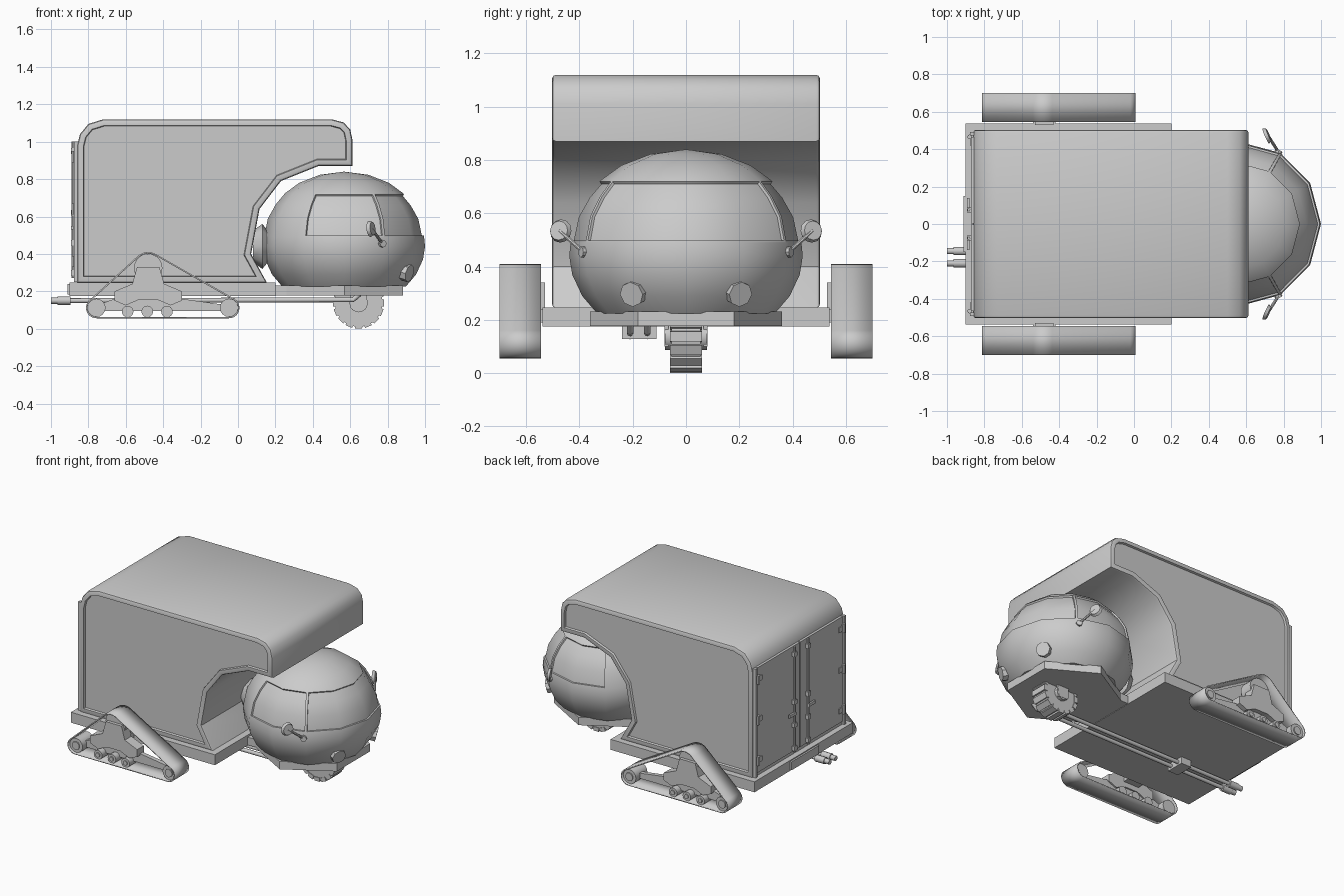
import bpy, bmesh, math
from math import sin, cos, pi, radians
from mathutils import Vector
from mathutils.geometry import convex_hull_2d

if "Cube" in bpy.data.objects:
    bpy.data.objects.remove(bpy.data.objects["Cube"])


def finish(name, bm, angle=40, recalc=True):
    if recalc:
        bmesh.ops.recalc_face_normals(bm, faces=bm.faces[:])
    me = bpy.data.meshes.new(name)
    bm.to_mesh(me)
    bm.free()
    me.shade_smooth()
    me.set_sharp_from_angle(angle=radians(angle))
    ob = bpy.data.objects.new(name, me)
    bpy.context.collection.objects.link(ob)
    return ob


def prism_bm(pts, a, b, axis='y'):
    """Extrude a 2D outline: (x, z) along y, or (x, y) along z."""
    bm = bmesh.new()
    at = (lambda p, t: (p[0], t, p[1])) if axis == 'y' else (lambda p, t: (p[0], p[1], t))
    lo = [bm.verts.new(at(p, a)) for p in pts]
    hi = [bm.verts.new(at(p, b)) for p in pts]
    n = len(pts)
    bm.faces.new(lo)
    bm.faces.new(hi[::-1])
    for i in range(n):
        j = (i + 1) % n
        bm.faces.new((lo[i], hi[i], hi[j], lo[j]))
    bmesh.ops.recalc_face_normals(bm, faces=bm.faces[:])
    return bm


def prism(name, pts, a, b, axis='y'):
    return finish(name, prism_bm(pts, a, b, axis))


def box(name, x, y, z):
    return prism(name, [(x[0], y[0]), (x[1], y[0]), (x[1], y[1]), (x[0], y[1])], z[0], z[1], 'z')


def rod(name, p, q, r, n=10, r2=None):
    p, q = Vector(p), Vector(q)
    bm = bmesh.new()
    bmesh.ops.create_cone(bm, cap_ends=True, segments=n, radius1=r,
                          radius2=r if r2 is None else r2, depth=(q - p).length)
    rot = (q - p).to_track_quat('Z', 'Y').to_matrix().to_4x4()
    rot.translation = (p + q) / 2
    bm.transform(rot)
    return finish(name, bm)


# Cargo body with the cab cut-out, rounded rim and recessed sides
body = [(-.86, .245), (-.86, .98), (-.845, 1.04), (-.80, 1.095), (-.72, 1.12), (.50, 1.12),
        (.565, 1.103), (.60, 1.065), (.612, 1.01), (.612, .87), (.43, .87), (.23, .79),
        (.115, .64), (.07, .40), (.155, .245)]
bm = prism_bm(body, -.503, .503)
caps = lambda: [f for f in bm.faces if abs(f.normal.y) > .99 and len(f.verts) > 8]
bmesh.ops.bevel(bm, geom=list({e for f in caps() for e in f.edges}), offset=.015,
                segments=2, affect='EDGES', profile=.5)
for thick, depth in ((.018, 0), (.004, -.014)):
    bm.normal_update()
    bmesh.ops.inset_region(bm, faces=caps(), thickness=thick, depth=depth, use_even_offset=True)
finish("cargo_body", bm, 35)

# Chassis plates
box("rear_bed", (-.90, .20), (-.538, .538), (.175, .247))
prism("cab_plate", [(.57 + .36 * cos(radians(a)), .36 * sin(radians(a))) for a in range(30, 390, 60)],
      .178, .232, 'z')
box("plate_link", (.15, .30), (-.18, .18), (.178, .232))
box("rear_plate", (-.912, -.895), (-.15, .15), (.182, .24))

# Egg-shaped cab, 12 sides, recessed windows
prof = [(.33, .225), (.385, .29), (.422, .37), (.433, .44), (.428, .49), (.407, .59),
        (.365, .665), (.315, .725), (.24, .78), (.13, .823)]
bm = bmesh.new()
rings = [[bm.verts.new((.567 + r * cos(k * pi / 6), r * 1.012 * sin(k * pi / 6), z))
          for k in range(12)] for r, z in prof]
top = bm.verts.new((.567, 0, .84))
windows = {"front": [], "left": [], "right": []}
for i in range(len(prof) - 1):
    for k in range(12):
        j = (k + 1) % 12
        f = bm.faces.new((rings[i][k], rings[i][j], rings[i + 1][j], rings[i + 1][k]))
        if 4 <= i <= 6:
            side = "front" if k in (0, 1, 10, 11) else "left" if k in (2, 3) else "right" if k in (8, 9) else None
            if side:
                windows[side].append(f)
for k in range(12):
    bm.faces.new((rings[-1][k], rings[-1][(k + 1) % 12], top))
bm.faces.new(rings[0][::-1])
bm.normal_update()
for faces in windows.values():
    bmesh.ops.inset_region(bm, faces=faces, thickness=.008, depth=0, use_even_offset=True)
    bmesh.ops.inset_region(bm, faces=faces, thickness=.003, depth=-.01, use_even_offset=True)
finish("cab", bm, 38)

# Bellows between cab and body
for x0, x1, r0, r1 in ((.08, .13, .085, .12), (.13, .155, .12, .09), (.155, .175, .09, .115), (.175, .21, .115, .09)):
    rod("bellows", (x0, 0, .44), (x1, 0, .44), r0, 8, r1)

# Headlights and mirrors
for s in (-1, 1):
    c = Vector((.567 + .335, s * .197, .30))
    d = Vector((.86, s * .45, -.25)).normalized()
    rod("headlight", c - d * .04, c + d * .018, .048, 8)
    a, b = Vector((.772, s * .385, .455)), Vector((.715, s * .475, .535))
    rod("mirror_arm", a, b, .008, 8)
    rod("mirror_base", a - Vector((.012, s * .02, 0)), a + Vector((.005, s * .01, 0)), .02, 8)
    n = Vector((.9, s * .4, .1)).normalized()
    rod("mirror", b - n * .012, b + n * .006, .044, 12, .036)

# Track units
wheels = [(-.757, .112, .056), (-.048, .112, .056), (-.48, .325, .085)]
bracket = [(-.54, .33), (-.42, .33), (-.395, .24), (-.30, .20), (-.30, .15), (-.36, .125),
           (-.43, .155), (-.53, .155), (-.60, .125), (-.66, .15), (-.66, .20), (-.565, .24)]
samples = [Vector((x + (r - .004) * cos(t * pi / 12), z + (r - .004) * sin(t * pi / 12)))
           for x, z, r in wheels for t in range(24)]
hull = [samples[i] for i in convex_hull_2d(samples)]
for s in (-1, 1):
    bm = bmesh.new()
    ys = (s * .545, s * .70)
    rows = [[bm.verts.new((p.x, y, p.y)) for p in hull] for y in ys]
    for i in range(len(hull)):
        j = (i + 1) % len(hull)
        bm.faces.new((rows[0][i], rows[0][j], rows[1][j], rows[1][i]))
    belt = finish("track_belt", bm)
    mod = belt.modifiers.new("thickness", 'SOLIDIFY')
    mod.thickness, mod.offset = .008, 0
    for x, z, r in wheels[:2] + [(x, .092, .031) for x in (-.59, -.485, -.38)]:
        rod("track_wheel", (x, s * .56, z), (x, s * .685, z), r - .007 if r > .04 else r, 16)
        rod("wheel_hub", (x, s * .685, z), (x, s * .692, z), r * .5, 10)
    rod("drive_wheel", (-.48, s * .56, .325), (-.48, s * .65, .325), .076, 20)
    prism("track_bracket", bracket, s * .60, s * .672)
    prism("track_arm", [(-.757, .095), (-.05, .095), (-.05, .125), (-.30, .16), (-.66, .16), (-.757, .125)],
          s * .61, s * .64)
    box("track_axle", (-.54, -.42), sorted((s * .50, s * .61)), (.19, .24))
    box("axle_post", (-.53, -.43), sorted((s * .53, s * .61)), (.20, .34))

# Front steering wheel with tread blocks and fork
wc = (.645, .138)
rod("front_tyre", (wc[0], -.055, wc[1]), (wc[0], .055, wc[1]), .128, 24)
for k in range(16):
    a = k * pi / 8
    u, v = Vector((cos(a), sin(a))), Vector((-sin(a), cos(a)))
    c = Vector(wc)
    prism("tread_block", [c + u * .11 - v * .021, c + u * .1365 - v * .019,
                          c + u * .1365 + v * .019, c + u * .11 + v * .021], -.06, .06)
rod("front_hub", (wc[0], -.078, wc[1]), (wc[0], .078, wc[1]), .05, 12)
for s in (-1, 1):
    prism("wheel_fork", [(.61, .10), (.68, .10), (.69, .18), (.60, .18)], s * .066, s * .08)

# Exhaust pipes with clamps
for y in (-.145, -.21):
    rod("exhaust_pipe", (-.92, y, .15), (.62, y, .155), .013, 10)
    rod("exhaust_bend", (.615, y, .155), (.65, y, .185), .013, 10)
    rod("exhaust_muffler", (-.965, y, .15), (-.895, y, .15), .023, 10)
    rod("exhaust_tip", (-1, y, .15), (-.96, y, .15), .017, 10)
box("exhaust_clamp", (-.56, -.48), (-.24, -.11), (.128, .176))

# Rear doors with frame, hinges and lock rods
for s in (-1, 1):
    box("rear_door", (-.872, -.85), sorted((s * .004, s * .465)), (.275, 1.0))
    box("door_post", (-.878, -.85), sorted((s * .472, s * .492)), (.25, 1.0))
    rod("lock_rod", (-.883, s * .075, .27), (-.883, s * .075, 1.0), .008, 8)
    for z in (.30, .46, .62, .95):
        box("lock_bracket", (-.893, -.865), (s * .075 - .014, s * .075 + .014), (z - .015, z + .015))
    for z in (.36, .64, .92):
        rod("door_hinge", (-.879, s * .466, z - .03), (-.879, s * .466, z + .03), .012, 8)
        box("hinge_leaf", (-.877, -.86), sorted((s * .42, s * .485)), (z - .018, z + .018))
    box("lock_handle", (-.893, -.88), sorted((s * .07, s * .14)), (.53, .55))
